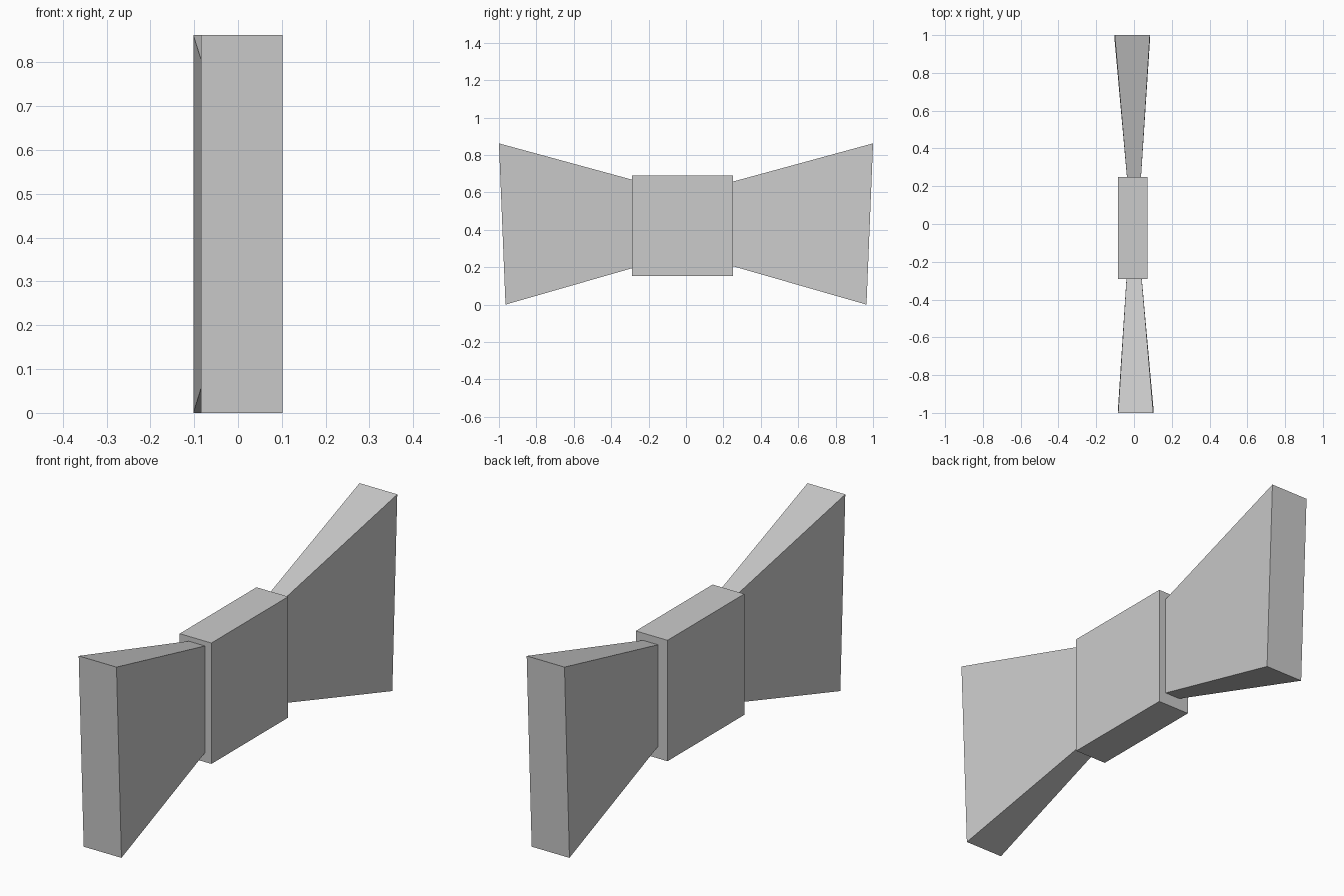
import bpy
import bmesh
from mathutils import Matrix

if "Cube" in bpy.data.objects:
    bpy.data.objects.remove(bpy.data.objects["Cube"])


def wedge(name, outer, inner, turn=False):
    """Box between two end rectangles: (x0, x1, y_low, z_low, y_high, z_high)."""
    bm = bmesh.new()
    ends = []
    for x0, x1, yl, zl, yh, zh in (outer, inner):
        ends.append([bm.verts.new(p) for p in
                     ((x0, yl, zl), (x1, yl, zl), (x1, yh, zh), (x0, yh, zh))])
    a, b = ends
    bm.faces.new(a)
    bm.faces.new(b[::-1])
    for i in range(4):
        j = (i + 1) % 4
        bm.faces.new((a[j], a[i], b[i], b[j]))
    if turn:
        bmesh.ops.rotate(bm, verts=bm.verts, matrix=Matrix.Rotation(3.14159265, 3, 'Z'))
    bmesh.ops.recalc_face_normals(bm, faces=bm.faces)
    mesh = bpy.data.meshes.new(name)
    bm.to_mesh(mesh)
    bm.free()
    obj = bpy.data.objects.new(name, mesh)
    bpy.context.collection.objects.link(obj)
    return obj


# Flared wings, the back one a half turn of the front one
wing_outer = (-0.084, 0.102, -0.965, 0.0, -1.0, 0.862)
wing_inner = (-0.034, 0.033, -0.20, 0.22, -0.20, 0.644)
wedge("front_wing", wing_outer, wing_inner)
wedge("back_wing", wing_outer, wing_inner, turn=True)

# Central knot block
wedge("centre_knot",
      (-0.084, 0.072, -0.29, 0.152, -0.29, 0.69),
      (-0.084, 0.072, 0.25, 0.152, 0.25, 0.69))
